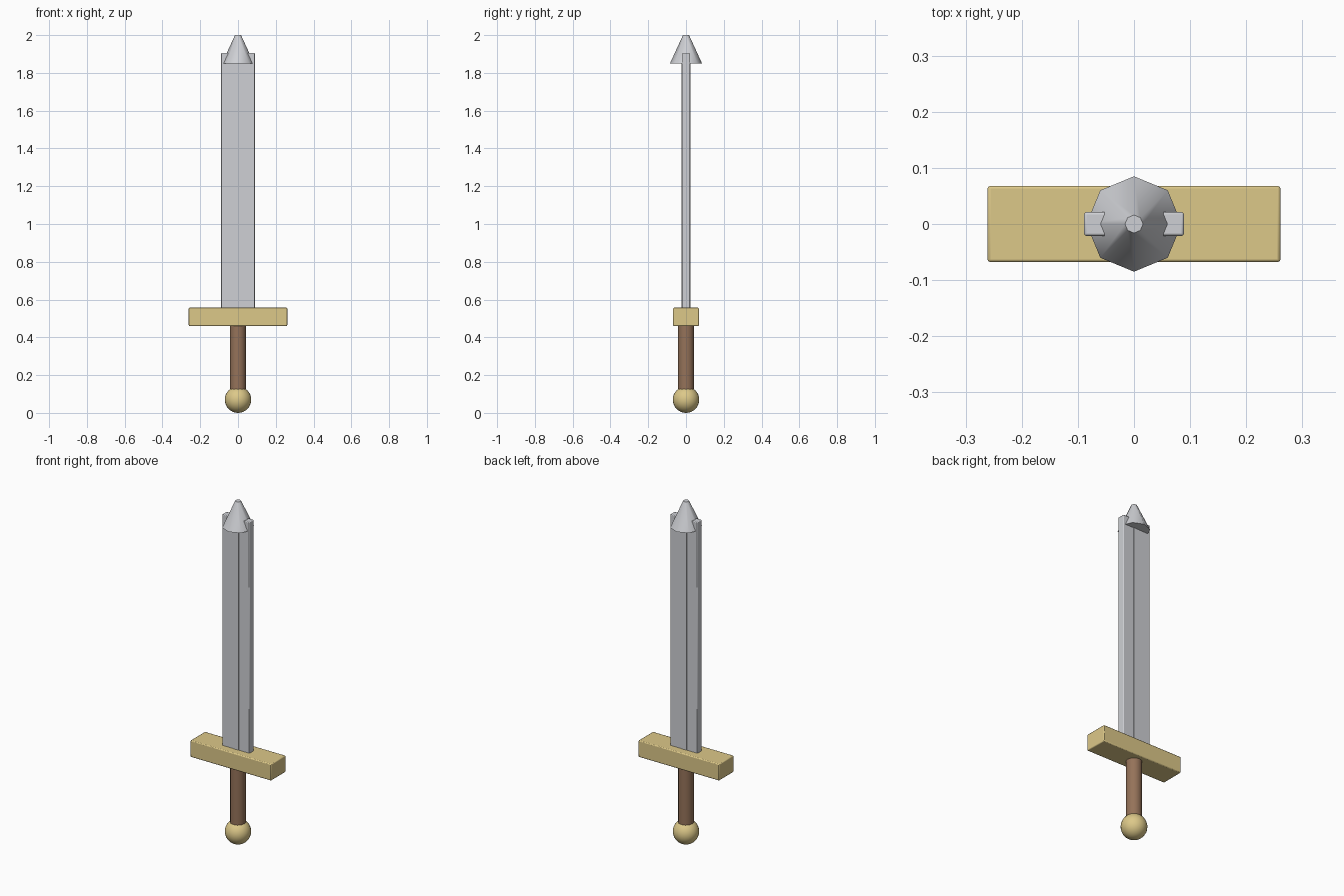
import bpy
from math import radians

if "Cube" in bpy.data.objects:
    bpy.data.objects.remove(bpy.data.objects["Cube"])


def material(name, rgb):
    m = bpy.data.materials.new(name)
    m.diffuse_color = (*rgb, 1)
    m.use_nodes = True
    m.node_tree.nodes["Principled BSDF"].inputs["Base Color"].default_value = m.diffuse_color
    return m


steel = material("steel", (0.62, 0.63, 0.66))
brass = material("brass", (0.72, 0.58, 0.25))
leather = material("leather", (0.30, 0.17, 0.10))


def finish(name, mat, bevel=0, angle=40):
    ob = bpy.context.object
    ob.name = name
    ob.data.materials.append(mat)
    bpy.ops.object.transform_apply(location=False, rotation=False, scale=True)
    bpy.ops.object.shade_smooth_by_angle(angle=radians(angle))
    if bevel:
        b = ob.modifiers.new("bevel", 'BEVEL')
        b.width = bevel
        b.segments = 2
    return ob


def box(name, hx, hy, z0, z1, mat, bevel):
    bpy.ops.mesh.primitive_cube_add(size=2, location=(0, 0, (z0 + z1) / 2))
    bpy.context.object.scale = (hx, hy, (z1 - z0) / 2)
    return finish(name, mat, bevel)


# Pommel
bpy.ops.mesh.primitive_uv_sphere_add(segments=24, ring_count=16, radius=0.07, location=(0, 0, 0.07))
finish("pommel", brass)

# Grip
bpy.ops.mesh.primitive_cylinder_add(vertices=12, radius=0.043, depth=0.37, location=(0, 0, 0.285))
finish("grip", leather)

# Crossguard
box("crossguard", 0.261, 0.068, 0.46, 0.557, brass, 0.005)

# Blade with a shallow central rib
box("blade", 0.089, 0.021, 0.54, 1.905, steel, 0.004)
box("blade_rib", 0.02, 0.0225, 0.54, 1.86, steel, 0)

# Eight-sided blunt tip
bpy.ops.mesh.primitive_cone_add(vertices=8, radius1=0.085, radius2=0.016, depth=0.15, location=(0, 0, 1.925))
finish("tip", steel, angle=50)
